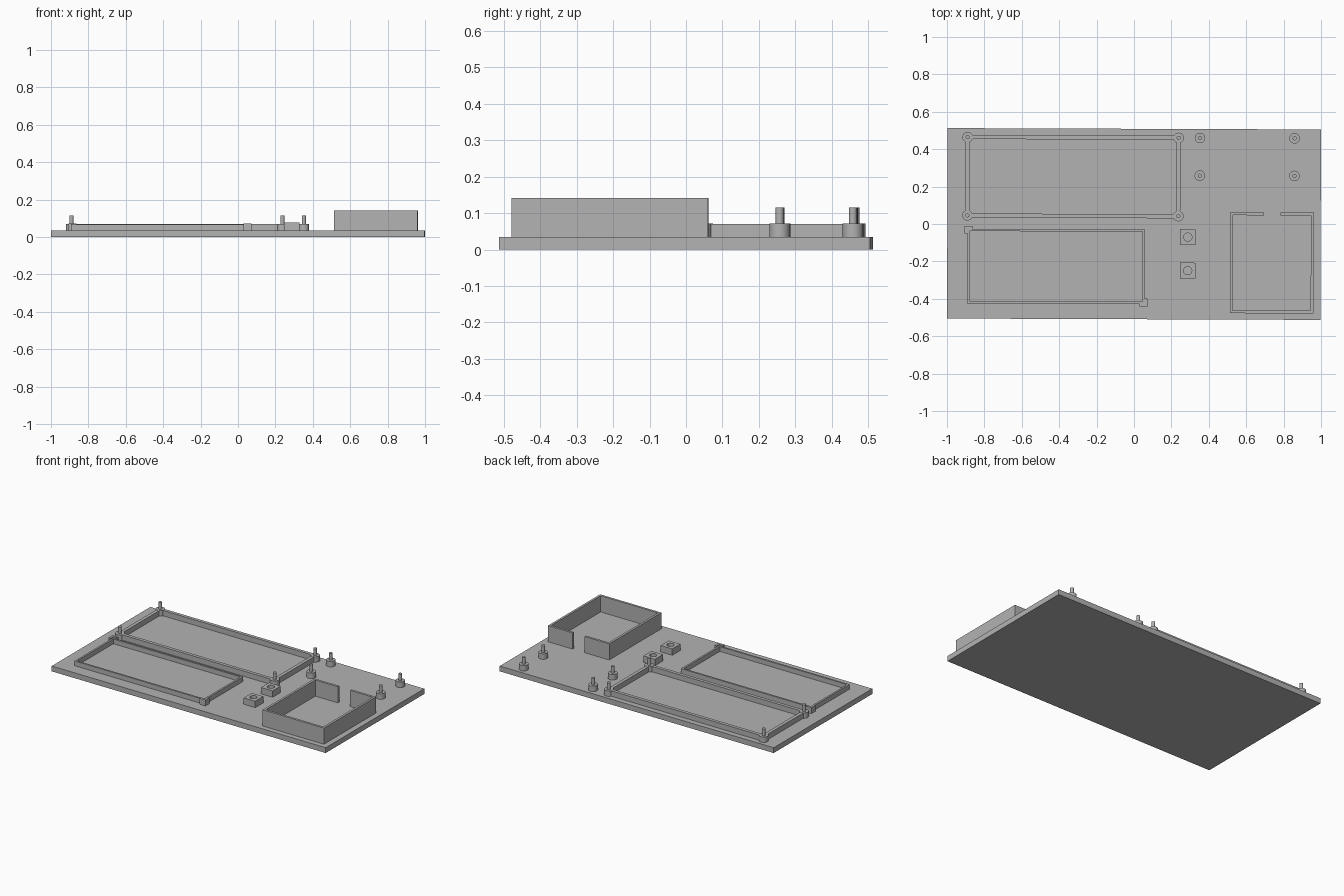
import bpy, bmesh, math
from mathutils import Matrix

if "Cube" in bpy.data.objects:
    bpy.data.objects.remove(bpy.data.objects["Cube"])

TILT = Matrix.Rotation(math.radians(-0.21), 4, 'Z')   # whole part sits very slightly turned
FLOOR = 0.035                                         # top of the base plate

grey = bpy.data.materials.new("plain_grey")
grey.diffuse_color = (0.45, 0.45, 0.45, 1)
grey.use_nodes = True
grey.node_tree.nodes["Principled BSDF"].inputs["Base Color"].default_value = grey.diffuse_color


def finish(bm, name):
    bmesh.ops.recalc_face_normals(bm, faces=bm.faces)
    me = bpy.data.meshes.new(name)
    bm.to_mesh(me)
    bm.free()
    me.materials.append(grey)
    ob = bpy.data.objects.new(name, me)
    ob.matrix_world = TILT
    bpy.context.collection.objects.link(ob)
    return ob


def prism(name, outline, z0, z1):
    """Extrude a flat outline from z0 to z1."""
    bm = bmesh.new()
    face = bm.faces.new([bm.verts.new((x, y, z0)) for x, y in outline])
    ext = bmesh.ops.extrude_face_region(bm, geom=[face])
    verts = [g for g in ext["geom"] if isinstance(g, bmesh.types.BMVert)]
    bmesh.ops.translate(bm, verts=verts, vec=(0, 0, z1 - z0))
    return finish(bm, name)


def rect(x0, x1, y0, y1):
    return [(x0, y0), (x1, y0), (x1, y1), (x0, y1)]


def frame(name, x0, x1, y0, y1, t, z1):
    """Closed rectangular rail of thickness t."""
    bm = bmesh.new()
    outer = rect(x0, x1, y0, y1)
    inner = rect(x0 + t, x1 - t, y0 + t, y1 - t)
    rings = [[bm.verts.new((x, y, z)) for x, y in loop]
             for loop, z in ((outer, FLOOR), (outer, z1), (inner, z1), (inner, FLOOR))]
    for a, b in zip(rings, rings[1:] + rings[:1]):
        for i in range(4):
            j = (i + 1) % 4
            bm.faces.new((a[i], a[j], b[j], b[i]))
    return finish(bm, name)


def lathe(name, x, y, profile, sides=32):
    """Round part from a (radius, z) profile, closed at both ends."""
    bm = bmesh.new()
    rings = [[bm.verts.new((x + r * math.cos(2 * math.pi * i / sides),
                            y + r * math.sin(2 * math.pi * i / sides), z))
              for i in range(sides)] for r, z in profile]
    for a, b in zip(rings, rings[1:]):
        for i in range(sides):
            j = (i + 1) % sides
            bm.faces.new((a[i], a[j], b[j], b[i]))
    bm.faces.new(rings[0])
    bm.faces.new(rings[-1])
    ob = finish(bm, name)
    bpy.ops.object.select_all(action='DESELECT')
    ob.select_set(True)
    bpy.context.view_layer.objects.active = ob
    bpy.ops.object.shade_smooth_by_angle(angle=math.radians(30))
    return ob


# Base plate
prism("base_plate", rect(-0.998, 0.998, -0.509, 0.509), 0, FLOOR)

# Rear rail frame, joined to four of the stepped posts
frame("rear_rail_frame", -0.903, 0.247, 0.031, 0.473, 0.022, 0.07)

# Stepped mounting posts: wide foot and thin pin
post_spots = [(x, y) for x in (-0.891, 0.237) for y in (0.043, 0.461)]
post_spots += [(x, y) for x in (0.351, 0.857) for y in (0.26, 0.461)]
for x, y in post_spots:
    lathe("mounting_post", x, y,
          [(0.028, FLOOR), (0.028, 0.071), (0.011, 0.071), (0.011, 0.115)])

# Front rail frame
frame("front_rail_frame", -0.891, 0.058, -0.427, -0.029, 0.012, 0.066)

# L-shaped corner stops on opposite corners of the front frame
for name, cx, cy, s in (("corner_stop_left", -0.905, -0.013, 1),
                        ("corner_stop_right", 0.074, -0.441, -1)):
    w, t = 0.042, 0.016
    ell = [(0, 0), (w, 0), (w, -t), (t, -t), (t, -w), (0, -w)]
    prism(name, [(cx + s * x, cy + s * y) for x, y in ell], FLOOR, 0.074)

# Square sockets with a round hole
for cy in (-0.069, -0.248):
    cx, h = 0.288, 0.042
    block = prism("square_socket", rect(cx - h, cx + h, cy - h, cy + h), FLOOR, 0.077)
    cutter = lathe("socket_hole_cutter", cx, cy, [(0.022, FLOOR + 0.002), (0.022, 0.1)])
    cutter.hide_render = True
    cutter.hide_set(True)
    cut = block.modifiers.new("hole", 'BOOLEAN')
    cut.operation = 'DIFFERENCE'
    cut.solver = 'EXACT'
    cut.object = cutter

# Tall tray wall with a gap in the rear side
x0, x1, y0, y1, t = 0.514, 0.961, -0.475, 0.064, 0.015
g0, g1 = 0.694, 0.782
prism("tray_wall", [(g0, y1), (x0, y1), (x0, y0), (x1, y0), (x1, y1), (g1, y1),
                    (g1, y1 - t), (x1 - t, y1 - t), (x1 - t, y0 + t),
                    (x0 + t, y0 + t), (x0 + t, y1 - t), (g0, y1 - t)], FLOOR, 0.141)
